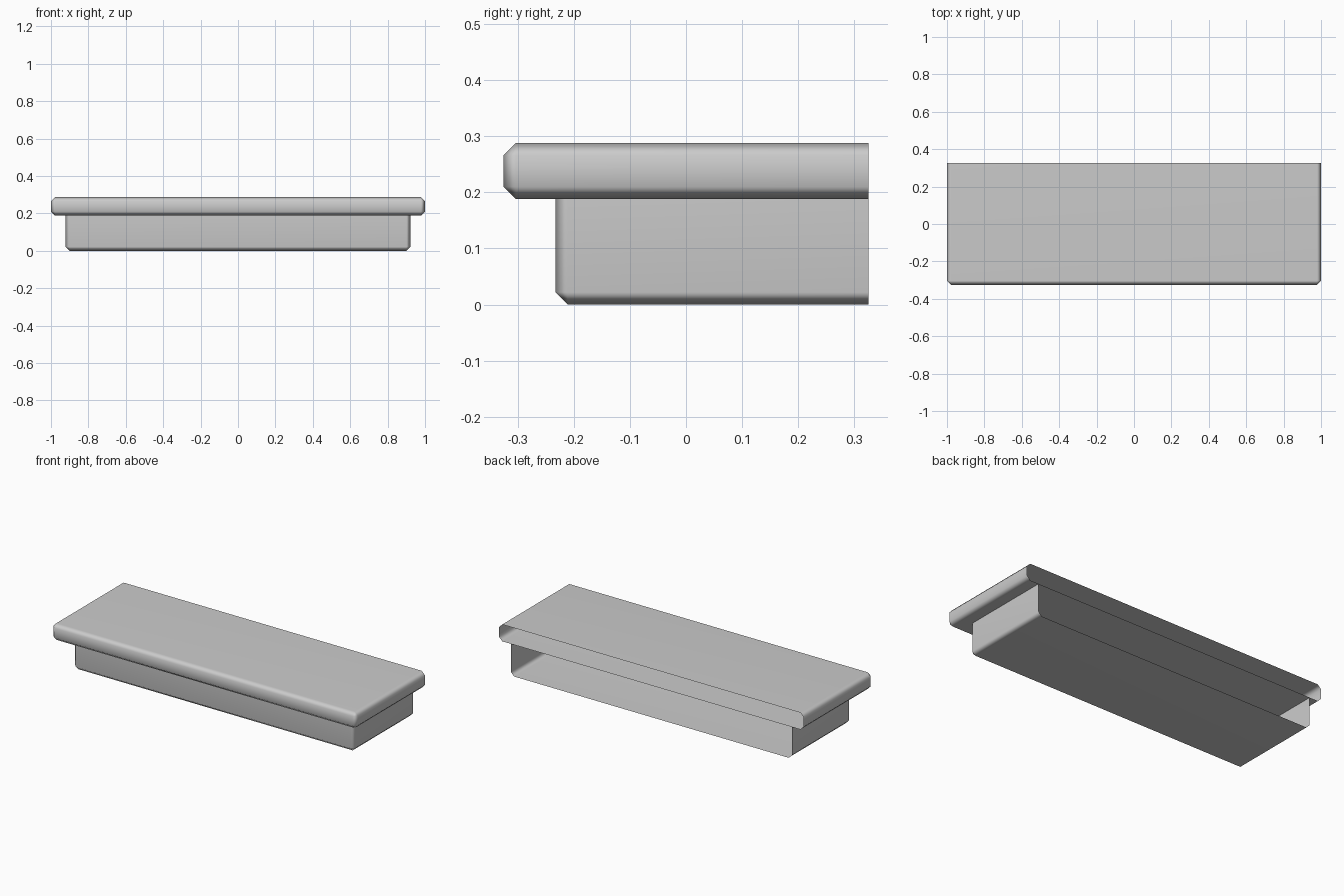
import bpy
import bmesh

cube = bpy.data.objects.get("Cube")
if cube:
    bpy.data.objects.remove(cube, do_unlink=True)

# Single plain grey
GREY = (0.6, 0.6, 0.6, 1.0)
grey = bpy.data.materials.new("plain grey")
grey.use_nodes = True
grey.diffuse_color = GREY
grey.node_tree.nodes["Principled BSDF"].inputs["Base Color"].default_value = GREY

BACK = 0.325
CHAMFER = 0.022


def open_box(name, half_width, front, bottom, top, open_top=False):
    """Chamfered shell without a back, and optionally without a top."""
    bm = bmesh.new()
    bmesh.ops.create_cube(bm, size=1)
    for v in bm.verts:
        v.co.x *= 2 * half_width
        v.co.y = front if v.co.y < 0 else BACK
        v.co.z = bottom if v.co.z < 0 else top
    bm.normal_update()
    missing = [f for f in bm.faces
               if f.normal.y > 0.5 or (open_top and f.normal.z > 0.5)]
    bmesh.ops.delete(bm, geom=missing, context="FACES")
    # Chamfer only the closed edges, leaving the rims crisp
    edges = [e for e in bm.edges if not e.is_boundary]
    bmesh.ops.bevel(bm, geom=edges, offset=CHAMFER, offset_type="OFFSET",
                    segments=1, profile=0.5, affect="EDGES")
    for f in bm.faces:
        f.smooth = True
    mesh = bpy.data.meshes.new(name)
    bm.to_mesh(mesh)
    bm.free()
    mesh.materials.append(grey)
    obj = bpy.data.objects.new(name, mesh)
    bpy.context.collection.objects.link(obj)
    # Large faces stay flat while the chamfers blend softly
    weighted = obj.modifiers.new("soft edges", "WEIGHTED_NORMAL")
    weighted.keep_sharp = True
    return obj


# Overhanging slab on a narrower tray, both open at the back
open_box("top_slab", 1.0, -BACK, 0.188, 0.288)
open_box("lower_tray", 0.922, -0.233, 0.0, 0.188, open_top=True)
